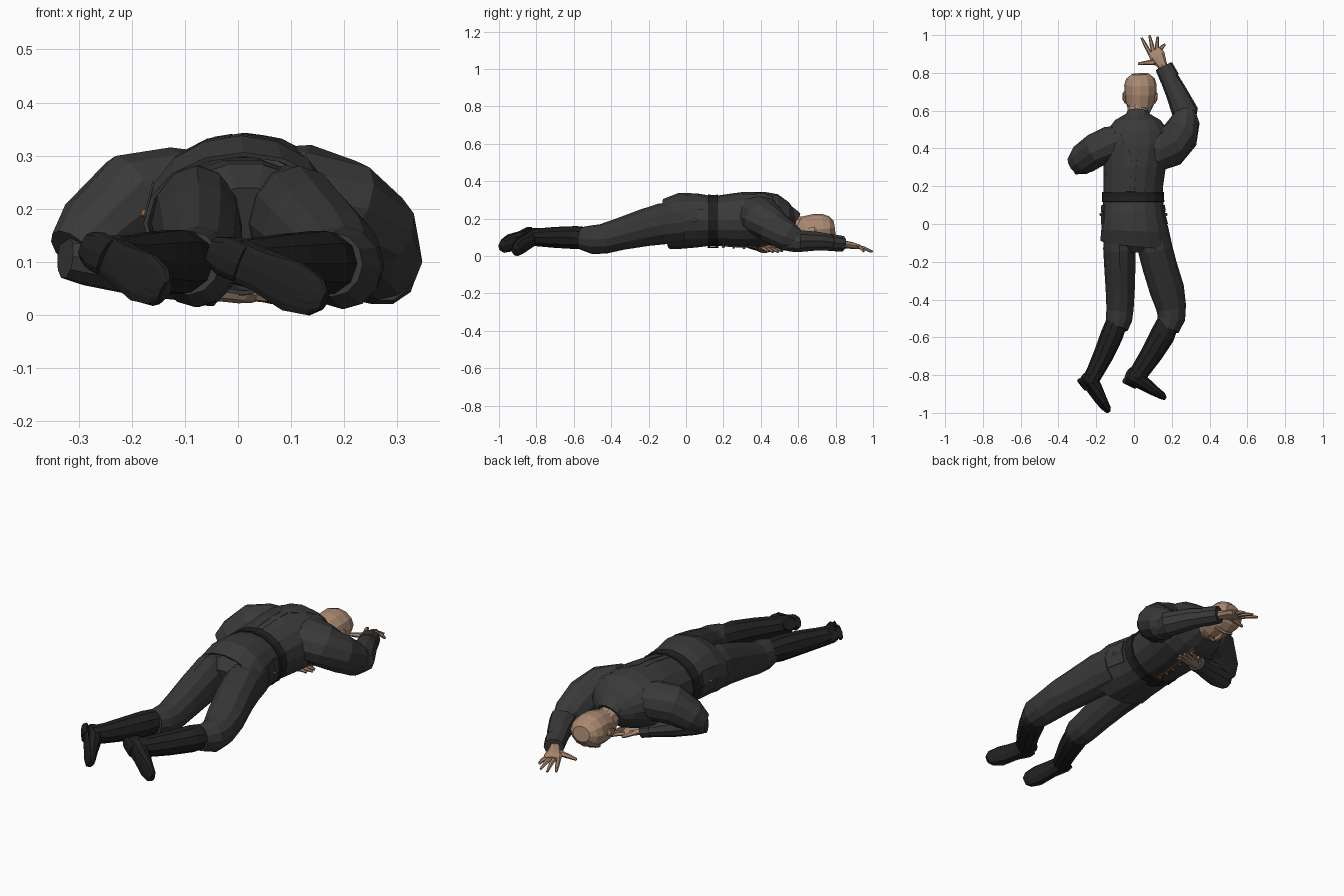
import bpy, bmesh, math
from mathutils import Vector as V


def material(name, r, g, b):
    m = bpy.data.materials.new(name)
    m.diffuse_color = (r, g, b, 1)
    return m


CLOTH = material("charcoal cloth", .042, .042, .043)
TROUSER = material("trouser cloth", .038, .038, .039)
LEATHER = material("black leather", .014, .014, .015)
SKIN = material("skin", .40, .25, .165)
COPPER = material("copper", .36, .17, .06)


def finish(name, bm, mat, thick=0):
    bmesh.ops.remove_doubles(bm, verts=bm.verts, dist=1e-5)
    bmesh.ops.recalc_face_normals(bm, faces=bm.faces)
    me = bpy.data.meshes.new(name)
    bm.to_mesh(me)
    bm.free()
    me.materials.append(mat)
    ob = bpy.data.objects.new(name, me)
    bpy.context.collection.objects.link(ob)
    if thick:
        s = ob.modifiers.new("thickness", 'SOLIDIFY')
        s.thickness = thick
    return ob


def loft(name, rings, mat, n=10, up=(0, 0, 1)):
    """Tube through rings (x, y, z, half width, half height along 'up')."""
    bm = bmesh.new()
    pts = [V(r[:3]) for r in rings]
    loops = []
    for i, r in enumerate(rings):
        t = (pts[min(i + 1, len(pts) - 1)] - pts[max(i - 1, 0)]).normalized()
        side = t.cross(V(up)).normalized()
        high = side.cross(t)
        loops.append([bm.verts.new(pts[i] + side * r[3] * math.cos(a) + high * r[4] * math.sin(a))
                      for a in (2 * math.pi * k / n for k in range(n))])
    for a, b in zip(loops, loops[1:]):
        for k in range(n):
            bm.faces.new((a[k], a[(k + 1) % n], b[(k + 1) % n], b[k]))
    bm.faces.new(loops[0])
    bm.faces.new(loops[-1])
    return finish(name, bm, mat)


# Torso profile along y: y, centre x, centre z, half width, half height
TORSO = [(-.1, .01, .172, .188, .134), (-.03, .005, .19, .178, .148), (.06, -.004, .192, .165, .143),
         (.145, -.005, .19, .157, .13), (.2, -.004, .191, .158, .137), (.3, .003, .195, .165, .147),
         (.42, .012, .198, .185, .145), (.49, .018, .203, .165, .128), (.55, .02, .2, .12, .088),
         (.585, .02, .187, .06, .05)]


def surf(y, ang, k=1.0):
    """Point on the jacket surface at station y and angle (90 = back, 270 = chest)."""
    for a, b in zip(TORSO, TORSO[1:]):
        if y <= b[0] + 1e-9:
            break
    f = (y - a[0]) / (b[0] - a[0])
    _, cx, cz, w, h = [p + (q - p) * f for p, q in zip(a, b)]
    q = ang / 22.5
    i, g = math.floor(q), q - math.floor(q)
    corner = [V((math.cos(math.radians(j * 22.5)), math.sin(math.radians(j * 22.5)))) for j in (i, i + 1)]
    c = corner[0].lerp(corner[1], g) * k
    x, z = cx + w * c.x, cz + h * c.y
    drop = max(0, -y / .1)
    return V((x, y - drop * (.12 * (z - .14) + .09 * x), z))


def patch(name, ys, angs, mat, k=1.0, thick=0):
    bm = bmesh.new()
    g = [[bm.verts.new(surf(y, a, k)) for a in angs] for y in ys]
    for r, s in zip(g, g[1:]):
        for j in range(len(angs) - 1):
            bm.faces.new((r[j], r[j + 1], s[j + 1], s[j]))
    return finish(name, bm, mat, thick)


FULL = [i * 22.5 for i in range(17)]
patch("jacket", [r[0] for r in TORSO], FULL, CLOTH, 1, .008)
patch("belt", [.118, .145, .17], FULL, LEATHER, 1.04, .01)
patch("belt_buckle", [.115, .173], [262, 270, 278], LEATHER, 1.06, .006)
patch("front_placket", [-.08, -.03, .06, .145, .2, .3, .42, .5], [268, 270, 276], CLOTH, 1.02, .005)
patch("front_piping", [.18, .2, .3, .42, .5], [276, 277.5], COPPER, 1.025, .003)
for i, a in enumerate((0, 180)):
    patch(f"hip_pocket_{i}", [.0, .03, .06, .1], [a - 22.5, a, a + 22.5], CLOTH, 1.025, .006)
    patch(f"pocket_flap_{i}", [.065, .1], [a - 24, a, a + 24], CLOTH, 1.045, .006)
for i, (a, b) in enumerate(((84, 52), (96, 128))):  # back pleats that fan out to the shoulders
    for j, (y0, y1, p, q) in enumerate(((.18, .36, a, a), (.36, .5, a, b))):
        bm = bmesh.new()
        ps = [surf(y0 + (y1 - y0) * t / 4, p + (q - p) * t / 4 + d, 1.012) for t in range(5) for d in (0, 3)]
        vs = [bm.verts.new(v) for v in ps]
        for t in range(0, 8, 2):
            bm.faces.new((vs[t], vs[t + 1], vs[t + 3], vs[t + 2]))
        finish(f"back_pleat_{i}_{j}", bm, CLOTH, .005)

# Buttons on the chest and pockets
spots = [surf(.2 + .055 * i, 272, 1.03) for i in range(6)] + [surf(.05, a, 1.04) for a in (0, 180)]
for i, p in enumerate(spots):
    bm = bmesh.new()
    bmesh.ops.create_icosphere(bm, subdivisions=1, radius=.009)
    bmesh.ops.translate(bm, verts=bm.verts, vec=p)
    finish(f"button_{i}", bm, COPPER)

# Collar
loft("collar", [(.02, .54, .2, .078, .07), (.02, .565, .19, .07, .062), (.021, .588, .179, .06, .054)], CLOTH, 12)

# Head, face down
loft("neck", [(.02, .55, .185, .05, .048), (.022, .6, .16, .056, .056), (.026, .65, .15, .058, .055)], SKIN)
loft("head", [(.028, .58, .098, .03, .03), (.029, .602, .118, .06, .062), (.032, .64, .134, .076, .08),
              (.034, .69, .142, .084, .083), (.034, .735, .145, .086, .08), (.034, .77, .147, .076, .066),
              (.033, .794, .15, .046, .038)], SKIN, 12)
loft("nose", [(.033, .715, .066, .008, .008), (.033, .685, .053, .012, .014), (.033, .668, .052, .017, .014),
              (.033, .66, .06, .01, .008)], SKIN, 6)
loft("brow", [(-.017, .718, .078, .008, .01), (.033, .722, .064, .01, .01), (.083, .718, .078, .008, .01)], SKIN, 6)
loft("lips", [(.011, .638, .066, .005, .006), (.033, .638, .056, .008, .008), (.055, .638, .066, .005, .006)], SKIN, 6)
for s in (-1, 1):
    x = .032 + s * .083
    loft(f"ear_{s}", [(x - s * .008, .64, .13, .006, .008), (x, .66, .135, .009, .018),
                      (x + s * .002, .688, .14, .009, .02), (x - s * .004, .703, .14, .005, .01)], SKIN, 6)

# Arms
loft("left_upper_arm", [(-.04, .46, .225, .07, .08), (-.12, .425, .222, .095, .094), (-.2, .392, .21, .09, .096),
                        (-.272, .342, .155, .082, .074), (-.31, .315, .118, .057, .052)], CLOTH, 12)
loft("left_forearm", [(-.325, .3, .11, .04, .042), (-.275, .32, .105, .06, .052), (-.18, .365, .082, .055, .048),
                      (-.06, .415, .055, .042, .034)], CLOTH, 10)
loft("right_upper_arm", [(.05, .43, .225, .09, .09), (.12, .395, .222, .125, .1), (.185, .415, .2, .117, .1),
                         (.245, .47, .152, .1, .092), (.272, .55, .1, .077, .08), (.278, .61, .08, .045, .05)],
     CLOTH, 12)
loft("right_forearm", [(.28, .535, .075, .045, .05), (.272, .59, .08, .07, .062), (.222, .7, .08, .057, .052),
                       (.165, .815, .068, .044, .04)], CLOTH, 10)
loft("left_cuff", [(-.085, .405, .06, .048, .04), (-.045, .422, .052, .046, .037)], CLOTH)
loft("right_cuff", [(.19, .77, .072, .053, .048), (.158, .835, .066, .048, .043)], CLOTH)


def hand(name, wrist, knuckle, fingers, thumb):
    """Palm plus four fingers, each fanned out from the knuckle line."""
    w, k = V(wrist), V(knuckle)
    d = (k - w).normalized()
    side = d.cross(V((0, 0, 1))).normalized()
    loft(name + "_palm", [(*(w - d * .03), .026, .022), (*w, .028, .02), (*w.lerp(k, .6), .042, .018),
                          (*k, .04, .013)], SKIN, 8)
    for i, tip in enumerate(fingers):
        base = k - d * .008 + side * (-.029 + i * .0195)
        tip = V(tip)
        mid = base.lerp(tip, .5) + V((0, 0, .004))
        loft(f"{name}_finger_{i}", [(*base, .0115, .011), (*mid, .0105, .01), (*tip, .006, .006)], SKIN, 6)
    base = w.lerp(k, .3) + side * .02 * thumb[3]
    tip = V(thumb[:3])
    loft(name + "_thumb", [(*base, .018, .013), (*base.lerp(tip, .55), .012, .011), (*tip, .007, .007)], SKIN, 6)


hand("right_hand", (.147, .845, .064), (.108, .92, .05),
     [(.04, .985, .03), (.082, .998, .024), (.125, .99, .022), (.163, .95, .024)], (.022, .848, .045, -1))
hand("left_hand", (-.035, .425, .046), (.028, .452, .036),
     [(.065, .515, .026), (.09, .492, .022), (.097, .465, .022), (.082, .437, .024)], (.01, .5, .03, -1))

# Trousers, puffed over the boot tops
loft("trouser_seat", [(.0, .06, .19, .14, .11), (.008, -.04, .18, .158, .115), (.012, -.09, .178, .155, .108),
                      (.015, -.135, .168, .09, .075)], TROUSER, 14)
loft("left_trouser", [(-.08, -.02, .18, .08, .105), (-.078, -.13, .172, .085, .11), (-.075, -.22, .152, .083, .1),
                      (-.073, -.35, .118, .077, .086), (-.074, -.45, .092, .072, .078), (-.08, -.505, .09, .07, .075),
                      (-.092, -.55, .098, .06, .061)], TROUSER, 12)
loft("right_trouser", [(.095, -.02, .18, .085, .105), (.112, -.13, .172, .092, .11), (.135, -.22, .152, .092, .1),
                       (.175, -.35, .118, .092, .086), (.196, -.44, .092, .08, .08), (.198, -.5, .088, .073, .077),
                       (.178, -.558, .095, .06, .061)], TROUSER, 12)

# Boots
loft("left_boot_shaft", [(-.088, -.51, .1, .056, .055), (-.118, -.59, .1, .06, .063), (-.16, -.69, .102, .054, .057),
                         (-.207, -.785, .104, .046, .047), (-.238, -.838, .11, .044, .042)], LEATHER, 10)
loft("right_boot_shaft", [(.185, -.51, .095, .058, .055), (.15, -.59, .098, .066, .063), (.092, -.69, .098, .058, .057),
                          (.028, -.785, .098, .05, .048), (-.005, -.825, .1, .044, .042)], LEATHER, 10)


def foot(name, heel, toe, shin):
    h, t = V(heel), V(toe)
    d = (t - h).normalized()
    up = V(shin)
    up = -(up - d * up.dot(d)).normalized()

    def ring(f, lift, w, b):
        return (*(h.lerp(t, f) + up * lift), w, b)
    loft(name + "_upper", [ring(0, .045, .028, .035), ring(.12, .045, .04, .044), ring(.4, .037, .042, .039),
                           ring(.7, .026, .047, .028), ring(.92, .02, .038, .021), ring(1, .016, .02, .012)],
         LEATHER, 10, up)
    loft(name + "_sole", [ring(0, .006, .028, .01), ring(.12, .006, .038, .01), ring(.4, .006, .037, .008),
                          ring(.72, .006, .048, .008), ring(.92, .008, .037, .007), ring(1, .01, .018, .006)],
         LEATHER, 8, up)
    loft(name + "_heel", [ring(.0, 0, .026, .012), ring(.1, 0, .036, .012), ring(.27, 0, .035, .012)],
         LEATHER, 8, up)


foot("left_foot", (-.288, -.826, .132), (-.148, -1.004, .05), (-.13, -.24, .03))
foot("right_foot", (-.052, -.832, .122), (.155, -.935, .027), (-.17, -.26, .02))
